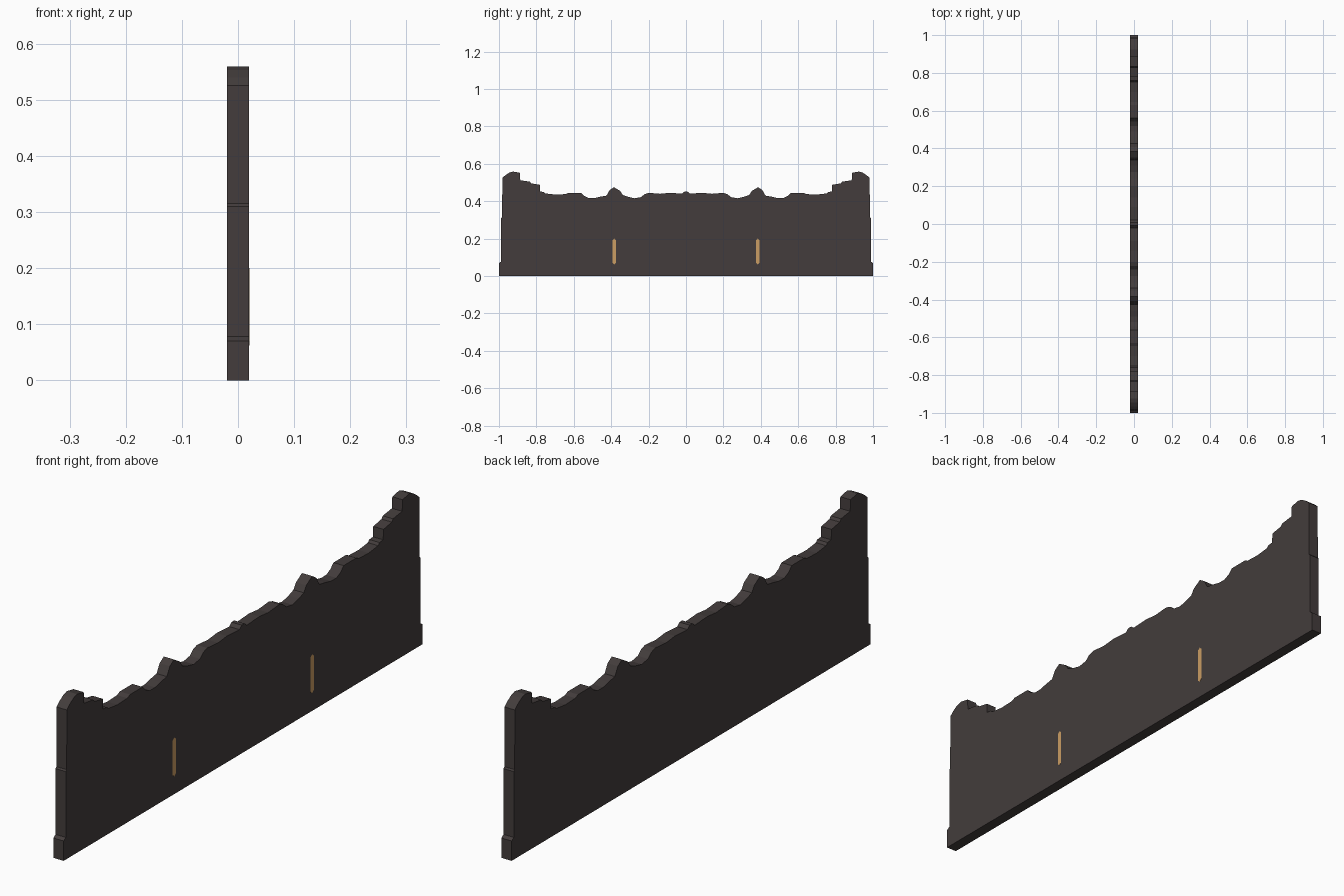
import bpy, bmesh

if "Cube" in bpy.data.objects:
    bpy.data.objects.remove(bpy.data.objects["Cube"])

T = 0.02  # half thickness of the wall


def material(name, rgb):
    m = bpy.data.materials.new(name)
    m.diffuse_color = (*rgb, 1)
    m.use_nodes = True
    m.node_tree.nodes["Principled BSDF"].inputs["Base Color"].default_value = m.diffuse_color
    return m


def extrude_profile(name, pts, x0, x1, mat):
    """Solid slab from a (y, z) outline, extruded along x."""
    bm = bmesh.new()
    face = bm.faces.new([bm.verts.new((x0, y, z)) for y, z in pts])
    ext = bmesh.ops.extrude_face_region(bm, geom=[face])
    verts = [v for v in ext["geom"] if isinstance(v, bmesh.types.BMVert)]
    bmesh.ops.translate(bm, verts=verts, vec=(x1 - x0, 0, 0))
    bmesh.ops.recalc_face_normals(bm, faces=bm.faces)
    me = bpy.data.meshes.new(name)
    bm.to_mesh(me)
    bm.free()
    me.materials.append(mat)
    ob = bpy.data.objects.new(name, me)
    bpy.context.collection.objects.link(ob)
    return ob


dark = material("charcoal brown", (0.056, 0.046, 0.045))
gold = material("warm tan", (0.60, 0.34, 0.125))

# Half outline of the wall, from foot over the end post to the centre knob
half = [
    (1.0, 0), (1.0, 0.07), (0.988, 0.078), (0.988, 0.31), (0.983, 0.315),
    (0.982, 0.525), (0.965, 0.54), (0.945, 0.553), (0.925, 0.559),
    (0.888, 0.552), (0.886, 0.512), (0.835, 0.505), (0.828, 0.496),
    (0.782, 0.488), (0.78, 0.452), (0.76, 0.45), (0.752, 0.442),
    (0.70, 0.436), (0.645, 0.438), (0.63, 0.445), (0.56, 0.445),
    (0.543, 0.428), (0.52, 0.417), (0.49, 0.417), (0.46, 0.424),
    (0.425, 0.43), (0.408, 0.46), (0.385, 0.475), (0.352, 0.455),
    (0.338, 0.434), (0.31, 0.424), (0.275, 0.416), (0.24, 0.422),
    (0.222, 0.438), (0.20, 0.445), (0.14, 0.44), (0.09, 0.445),
    (0.02, 0.441), (0.008, 0.452),
]
outline = half + [(-y, z) for y, z in reversed(half)]
extrude_profile("wall_panel", outline, -T, T, dark)

# Two narrow slits with pointed ends, on the +x side only
w = 0.009
slit = [(-w, 0.07), (0, 0.062), (w, 0.07), (w, 0.192), (0, 0.2), (-w, 0.192)]
for side, label in ((-1, "left"), (1, "right")):
    pts = [(side * 0.384 + y, z) for y, z in slit]
    extrude_profile("slit_" + label, pts, T - 0.001, T + 0.0005, gold)
